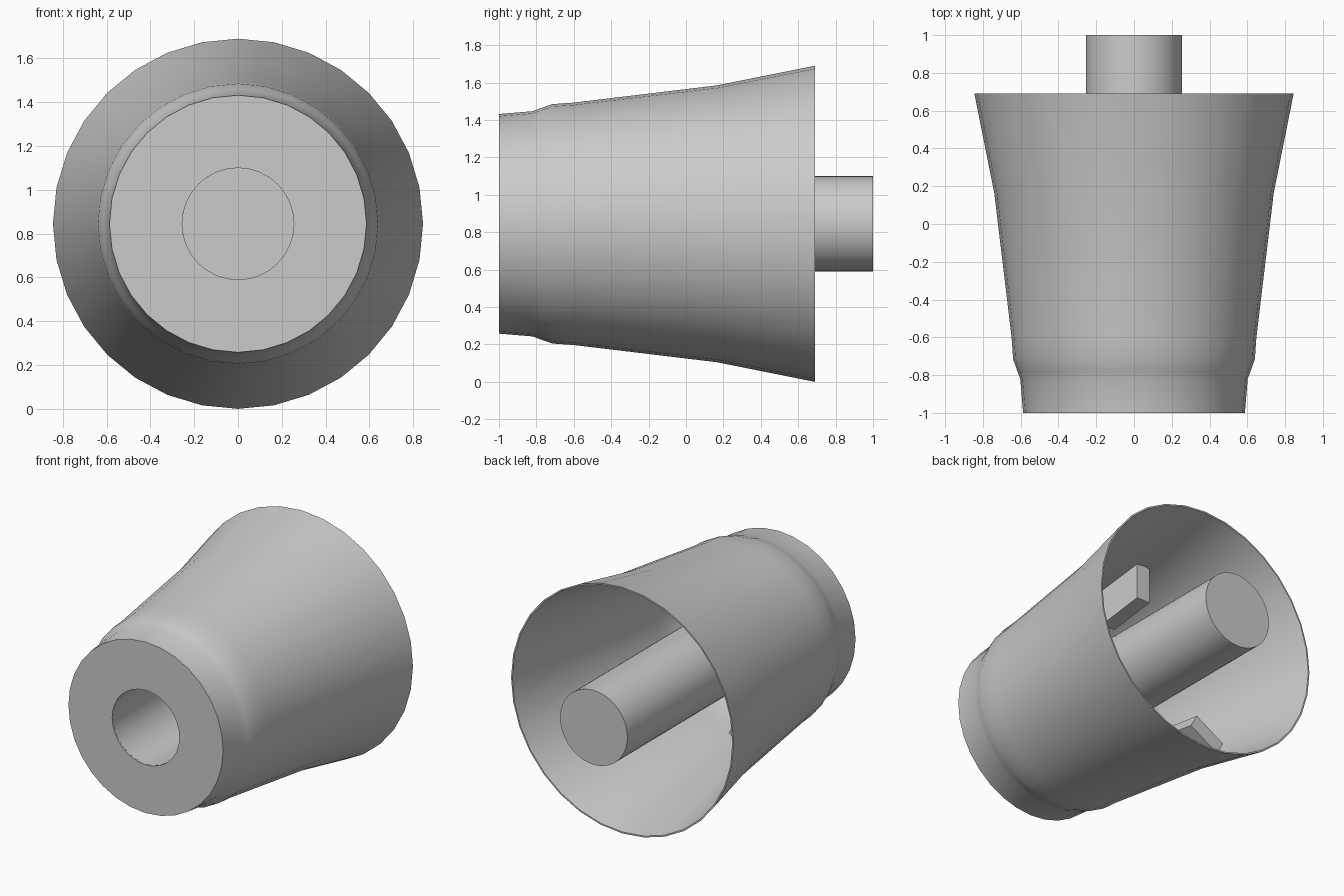
import bpy, bmesh, math
from mathutils import Matrix

if "Cube" in bpy.data.objects:
    bpy.data.objects.remove(bpy.data.objects["Cube"])

CZ = 0.845  # height of the horizontal axis


def finish(name, bm, angle=30):
    bmesh.ops.recalc_face_normals(bm, faces=bm.faces)
    me = bpy.data.meshes.new(name)
    bm.to_mesh(me)
    bm.free()
    ob = bpy.data.objects.new(name, me)
    bpy.context.collection.objects.link(ob)
    ob.location.z = CZ
    bpy.ops.object.select_all(action='DESELECT')
    ob.select_set(True)
    bpy.context.view_layer.objects.active = ob
    bpy.ops.object.shade_smooth_by_angle(angle=math.radians(angle))
    return ob


def lathe(name, profile, sides):
    """Spin (radius, y) points around the y axis."""
    bm = bmesh.new()
    rings = []
    for r, y in profile:
        if r == 0:
            rings.append([bm.verts.new((0, y, 0))] * sides)
        else:
            rings.append([bm.verts.new((r * math.sin(a), y, -r * math.cos(a)))
                          for a in (math.tau * i / sides for i in range(sides))])
    for a, b in zip(rings, rings[1:]):
        for i in range(sides):
            j = (i + 1) % sides
            bm.faces.new(dict.fromkeys((a[i], a[j], b[j], b[i])))
    return finish(name, bm)


# Flared housing: front plate, outer skin, thin rim, inner skin
outer = [(0.587, -1), (0.602, -0.82), (0.617, -0.78), (0.64, -0.715),
         (0.648, -0.6), (0.74, 0.165), (0.845, 0.69)]
inner = [(r - 0.01, max(y, -0.99)) for r, y in reversed(outer)]
lathe("housing", [(0.255, -1)] + outer + inner + [(0.255, -0.99)], 32)

# Central tube: open at the front, closed at the back
lathe("center_tube", [(0.255, -1), (0.255, 1), (0, 1)], 48)

# Three ribs inside the housing wall
for k in range(3):
    bm = bmesh.new()
    side = [(-0.25, 0.43), (0.09, 0.475), (0.09, 0.725), (-0.25, 0.685)]
    loops = [[bm.verts.new((x, y, z)) for y, z in side] for x in (-0.05, 0.05)]
    for loop in loops:
        bm.faces.new(loop)
    for i in range(4):
        j = (i + 1) % 4
        bm.faces.new((loops[0][i], loops[0][j], loops[1][j], loops[1][i]))
    bmesh.ops.rotate(bm, verts=bm.verts, cent=(0, 0, 0),
                     matrix=Matrix.Rotation(math.tau * k / 3, 3, 'Y'))
    finish(f"inner_rib_{k + 1}", bm)
